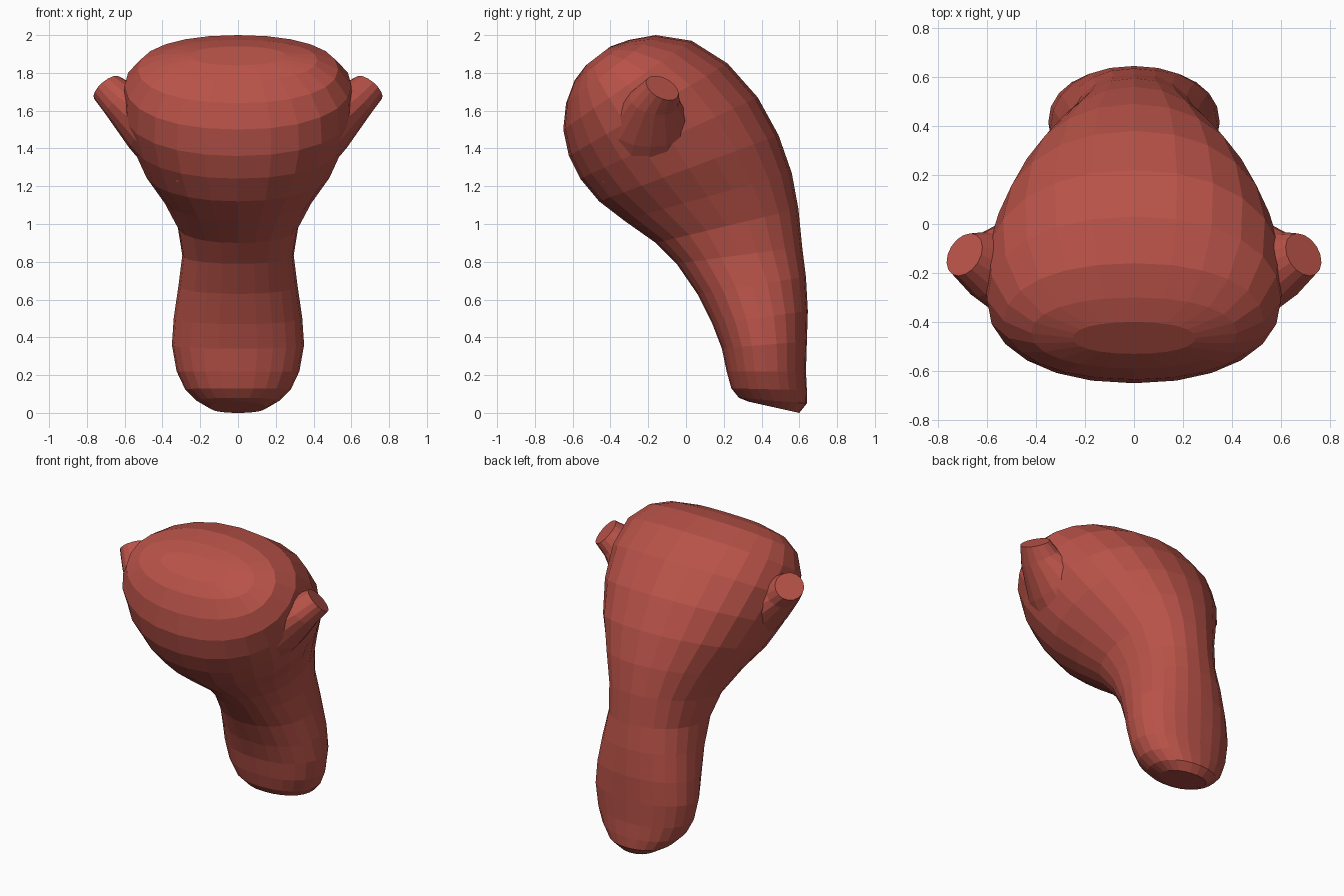
import bpy, bmesh, math
from mathutils import Vector

if "Cube" in bpy.data.objects:
    bpy.data.objects.remove(bpy.data.objects["Cube"])

red = bpy.data.materials.new("flesh red")
red.diffuse_color = (0.48, 0.085, 0.065, 1)
red.use_nodes = True
red.node_tree.nodes["Principled BSDF"].inputs["Base Color"].default_value = red.diffuse_color


def loft(name, rings):
    """Skin a list of equal-length point rings and cap both ends."""
    bm = bmesh.new()
    loops = [[bm.verts.new(p) for p in ring] for ring in rings]
    n = len(loops[0])
    for a, b in zip(loops, loops[1:]):
        for i in range(n):
            j = (i + 1) % n
            bm.faces.new((a[i], a[j], b[j], b[i]))
    bm.faces.new(loops[0])
    bm.faces.new(loops[-1])
    bmesh.ops.recalc_face_normals(bm, faces=bm.faces)
    me = bpy.data.meshes.new(name)
    bm.to_mesh(me)
    bm.free()
    me.materials.append(red)
    ob = bpy.data.objects.new(name, me)
    bpy.context.collection.objects.link(ob)
    return ob


def ring(c, u, v, n=24, power=1.0):
    """Rounded loop around c with half-axes u and v."""
    def f(t):
        return math.copysign(abs(t) ** power, t) if abs(t) > 1e-6 else 0
    return [c + u * f(math.cos(2 * math.pi * i / n)) + v * f(math.sin(2 * math.pi * i / n))
            for i in range(n)]


# Body: front point (y, z), back point (y, z), half width
sections = [
    (.33, .06, .60, .00, .15), (.28, .08, .64, .05, .22), (.24, .13, .64, .12, .28),
    (.215, .22, .635, .22, .325), (.19, .34, .64, .38, .35), (.14, .47, .645, .54, .34),
    (.06, .63, .635, .72, .315), (-.05, .79, .615, .88, .295), (-.16, .90, .595, 1.08, .32),
    (-.33, 1.02, .56, 1.27, .40), (-.46, 1.12, .49, 1.47, .50), (-.56, 1.24, .38, 1.67, .57),
    (-.62, 1.36, .22, 1.85, .61), (-.65, 1.50, .03, 1.97, .60), (-.635, 1.64, -.16, 2.0, .53),
    (-.59, 1.76, -.30, 1.975, .42), (-.53, 1.84, -.40, 1.94, .25)]
rings = []
for fy, fz, by, bz, w in sections:
    front, back = Vector((0, fy, fz)), Vector((0, by, bz))
    rings.append(ring((front + back) / 2, Vector((w, 0, 0)), (back - front) / 2, power=0.92))
body = loft("body", rings)

# Side horns: centre, axis, radius in the front plane, radius in depth
horn = [((.20, -.20, 1.38), (.80, 0, .60), .28, .34),
        ((.47, -.19, 1.55), (.80, 0, .60), .18, .23),
        ((.62, -.165, 1.655), (.68, .18, .70), .11, .135),
        ((.692, -.125, 1.72), (.59, .41, .70), .09, .095)]
for side in (1, -1):
    rings = []
    for c, axis, r, depth in horn:
        axis = Vector(axis).normalized()
        u = axis.cross(Vector((0, 1, 0))).normalized()
        v = axis.cross(u)
        pts = ring(Vector(c), u * r, v * depth, n=16)
        rings.append([Vector((p.x * side, p.y, p.z)) for p in pts])
    ob = loft("side_horn", rings)
    # Fuse the horn into the body
    mod = body.modifiers.new("fuse", 'BOOLEAN')
    mod.operation = 'UNION'
    mod.solver = 'EXACT'
    mod.object = ob
    bpy.context.view_layer.objects.active = body
    bpy.ops.object.modifier_apply(modifier=mod.name)
    bpy.data.objects.remove(ob)
